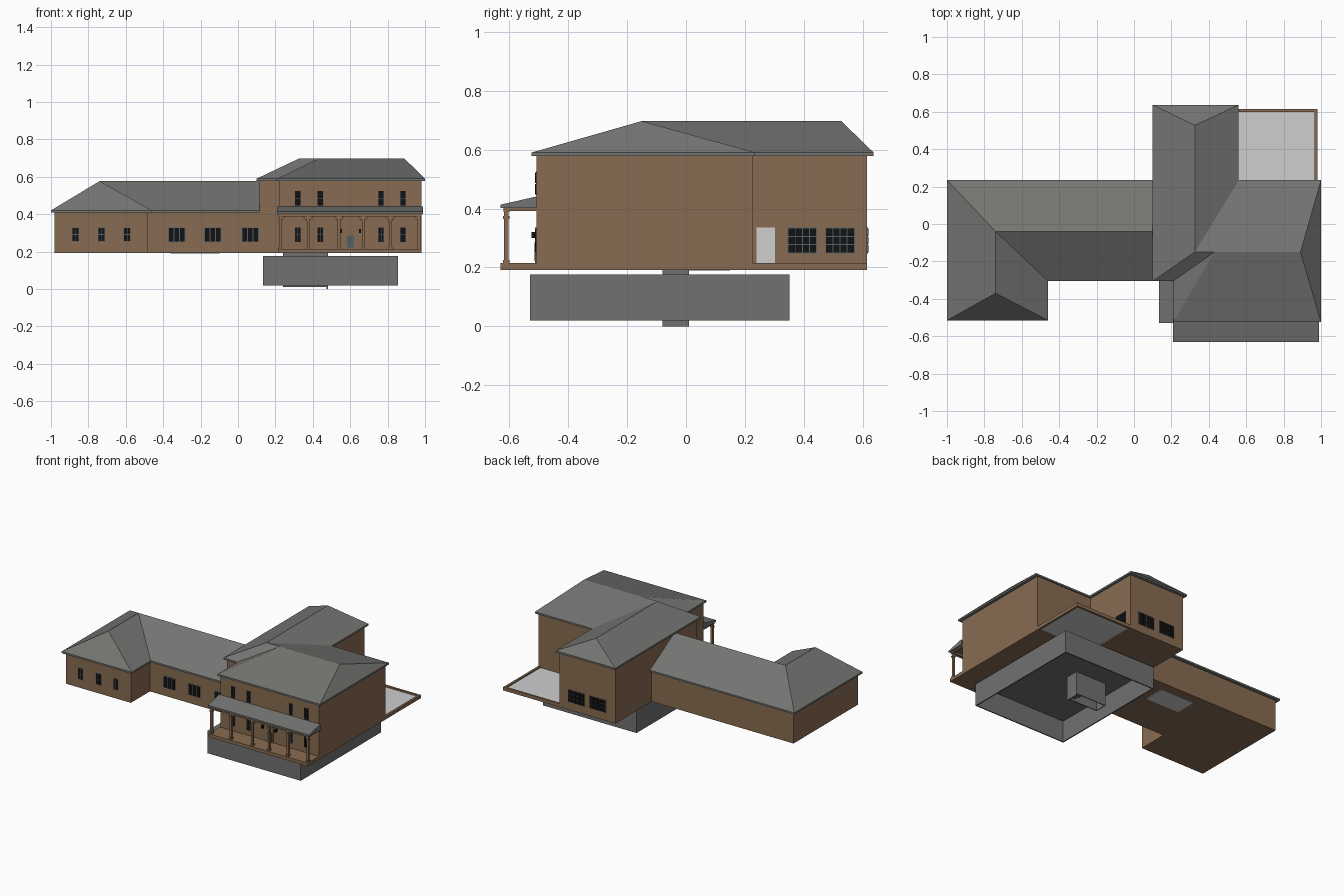
import bpy, bmesh

if "Cube" in bpy.data.objects:
    bpy.data.objects.remove(bpy.data.objects["Cube"])

def mat(name, r, g, b):
    m = bpy.data.materials.new(name)
    m.diffuse_color = (r, g, b, 1)
    m.use_nodes = True
    m.node_tree.nodes["Principled BSDF"].inputs["Base Color"].default_value = m.diffuse_color
    return m

BROWN = mat("brown_wall", .25, .15, .084)
GREY = mat("grey_roof", .175, .175, .167)
STONE = mat("grey_concrete", .165, .165, .165)
PALE = mat("pale_floor", .62, .62, .62)
BLACK = mat("black_glass", .006, .006, .006)
TRIM = mat("blue_grey_trim", .09, .115, .13)

def finish(name, bm, m):
    bmesh.ops.recalc_face_normals(bm, faces=bm.faces)
    me = bpy.data.meshes.new(name)
    bm.to_mesh(me)
    bm.free()
    me.materials.append(m)
    ob = bpy.data.objects.new(name, me)
    bpy.context.collection.objects.link(ob)
    return ob

def boxes(name, items, m):
    """Axis aligned boxes (x0, x1, y0, y1, z0, z1) in one object."""
    bm = bmesh.new()
    for x0, x1, y0, y1, z0, z1 in items:
        vs = bmesh.ops.create_cube(bm, size=1)["verts"]
        for v in vs:
            v.co = (x1 if v.co.x > 0 else x0, y1 if v.co.y > 0 else y0,
                    z1 if v.co.z > 0 else z0)
    return finish(name, bm, m)

def prism(name, outline, z0, z1, m):
    bm = bmesh.new()
    lo = [bm.verts.new((x, y, z0)) for x, y in outline]
    hi = [bm.verts.new((x, y, z1)) for x, y in outline]
    n = len(lo)
    bm.faces.new(lo)
    bm.faces.new(hi)
    for i in range(n):
        j = (i + 1) % n
        bm.faces.new((lo[i], lo[j], hi[j], hi[i]))
    return finish(name, bm, m)

def roof(name, eave, ridge, faces, z_eave, z_ridge, m, thick=.012):
    """Eave outline and ridge points joined by slopes, with a flat soffit."""
    bm = bmesh.new()
    top = [bm.verts.new((x, y, z_eave)) for x, y in eave]
    top += [bm.verts.new((x, y, z_ridge)) for x, y in ridge]
    n = len(eave)
    low = [bm.verts.new((x, y, z_eave - thick)) for x, y in eave]
    for f in faces:
        bm.faces.new([top[i] for i in f])
    for i in range(n):
        j = (i + 1) % n
        bm.faces.new((low[i], low[j], top[j], top[i]))
    bm.faces.new(low)
    return finish(name, bm, m)

# Walls of the low wing and of the two-storey house
prism("low_wing_walls", [(-.98, -.495), (-.48, -.495), (-.48, -.285), (.115, -.285),
                         (.115, .215), (-.98, .215)], .193, .41, BROWN)
prism("house_walls", [(.115, -.285), (.22, -.285), (.22, -.507), (.98, -.507),
                      (.98, .226), (.545, .226), (.545, .615), (.115, .615)], .192, .58, BROWN)

# Hipped roofs
roof("low_wing_roof",
     [(-1, -.515), (-.46, -.515), (-.46, -.305), (.116, -.305), (.116, .235), (-1, .235)],
     [(-.74, -.37), (-.74, -.04), (.116, -.04)],
     [(0, 1, 6), (1, 2, 7, 6), (2, 3, 8, 7), (3, 4, 8), (4, 5, 7, 8), (5, 0, 6, 7)],
     .42, .577, GREY)
roof("house_roof",
     [(.1, -.305), (.21, -.305), (.21, -.525), (1, -.525), (1, .235), (.56, .235),
      (.56, .637), (.1, .637)],
     [(.325, -.15), (.43, -.15), (.89, -.15), (.325, .527)],
     [(0, 1, 8), (1, 2, 9), (1, 9, 8), (2, 3, 10, 9), (3, 4, 10), (4, 5, 8, 9, 10),
      (5, 6, 11, 8), (6, 7, 11), (7, 0, 8, 11)],
     .59, .697, GREY)

# Porch: floor, posts, beam, brackets and lean-to roof
boxes("porch_floor", [(.215, .98, -.63, -.5, .192, .215)], BROWN)
posts = [.225, .375, .54, .67, .815, .968]
boxes("porch_posts", [(x - .007, x + .007, -.618, -.603, .21, .402) for x in posts], BROWN)
boxes("porch_post_caps", [(x - .01, x + .01, -.621, -.6, z, z + .01)
                          for x in posts for z in (.215, .365)], BROWN)
boxes("porch_beams", [(.215, .98, -.62, -.6, .388, .406),
                      (.215, .23, -.605, -.505, .392, .406),
                      (.965, .98, -.605, -.505, .392, .406)], BROWN)
bm = bmesh.new()
for x in posts:
    for s in (-1, 1):
        if .215 < x + s * .03 < .98:
            tri = [bm.verts.new((x + s * a, -.611, z))
                   for a, z in ((.006, .39), (.03, .39), (.006, .36))]
            bm.faces.new(tri)
finish("porch_brackets", bm, BROWN)
bm = bmesh.new()
profile = [(-.63, .402), (-.63, .413), (-.507, .441), (-.507, .402)]
ends = [[bm.verts.new((x, y, z)) for y, z in profile] for x in (.208, .99)]
for e in ends:
    bm.faces.new(e)
for i in range(4):
    j = (i + 1) % 4
    bm.faces.new((ends[0][i], ends[0][j], ends[1][j], ends[1][i]))
finish("porch_roof", bm, GREY)

# Rear terrace: brown rim around a pale floor
boxes("terrace_rim", [(.965, .98, .226, .615, .192, .215),
                      (.545, .965, .6, .615, .192, .215)], BROWN)
boxes("terrace_floor", [(.545, .965, .226, .6, .2, .206)], PALE)

# Basement: box open below, with a stair shaft through it
boxes("basement", [(.135, .855, -.53, .352, .168, .176),
                   (.135, .143, -.53, .352, .02, .168), (.847, .855, -.53, .352, .02, .168),
                   (.143, .847, -.53, -.522, .02, .168),
                   (.143, .847, .344, .352, .02, .168)], STONE)
boxes("stair_shaft", [(.24, .246, -.08, .01, .01, .192), (.474, .48, -.08, .01, 0, .192),
                      (.246, .474, -.08, -.074, .01, .192),
                      (.246, .474, .004, .01, .01, .192)], STONE)
boxes("stair_steps", [(.25 + .035 * i, .285 + .035 * i, -.074, .004,
                       .15 - .025 * i, .16 - .025 * i) for i in range(6)], STONE)
boxes("floor_opening", [(-.36, -.1, 0, .15, .19, .194)], PALE)

# Windows: a trim plate with a grid of black panes on top
def window(name, side, c, w, z0, z1, cols, rows, at, bar=.004):
    """side: 'front', 'back' or 'right'; c is the centre along that wall."""
    def plate(a0, a1, b0, b1, t):
        if side == "front":
            return (a0, a1, at - t, at + .002, b0, b1)
        if side == "back":
            return (a0, a1, at - .002, at + t, b0, b1)
        return (at - .002, at + t, a0, a1, b0, b1)
    a = c - w / 2
    boxes(name + "_frame", [plate(a, a + w, z0, z1, .003)], TRIM)
    pw, ph = (w - bar) / cols, (z1 - z0 - bar) / rows
    boxes(name + "_panes",
          [plate(a + bar + i * pw, a + (i + 1) * pw, z0 + bar + j * ph, z0 + (j + 1) * ph, .005)
           for i in range(cols) for j in range(rows)], BLACK)

for i, x in enumerate((.32, .44, .765, .882)):
    window(f"upper_window_{i}", "front", x, .032, .445, .525, 1, 2, -.507, .002)
    window(f"porch_window_{i}", "front", x, .032, .25, .33, 2, 2, -.507, .002)
for i, x in enumerate((-.868, -.73, -.593)):
    window(f"wing_window_{i}", "front", x, .038, .253, .33, 2, 2, -.495, .003)
for i, x in enumerate((-.328, -.135, .065)):
    window(f"middle_window_{i}", "front", x, .092, .25, .33, 3, 1, -.285)
for i, y in enumerate((.395, .523)):
    window(f"side_window_{i}", "right", y, .1, .248, .335, 4, 3, .545, .003)
for i, x in enumerate((.415, .25)):
    window(f"back_window_{i}", "back", x, .125, .248, .335, 4, 3, .615, .003)

# Doors and porch lamps
boxes("side_door", [(.543, .549, .24, .302, .215, .335)], PALE)
boxes("front_door", [(.572, .63, -.512, -.505, .215, .335)], BROWN)
boxes("front_door_panel", [(.583, .619, -.515, -.511, .222, .285)], TRIM)
boxes("porch_lamps", [(x - .006, x + .006, -.525, -.507, .3, .32) for x in (.55, .652)], BLACK)
